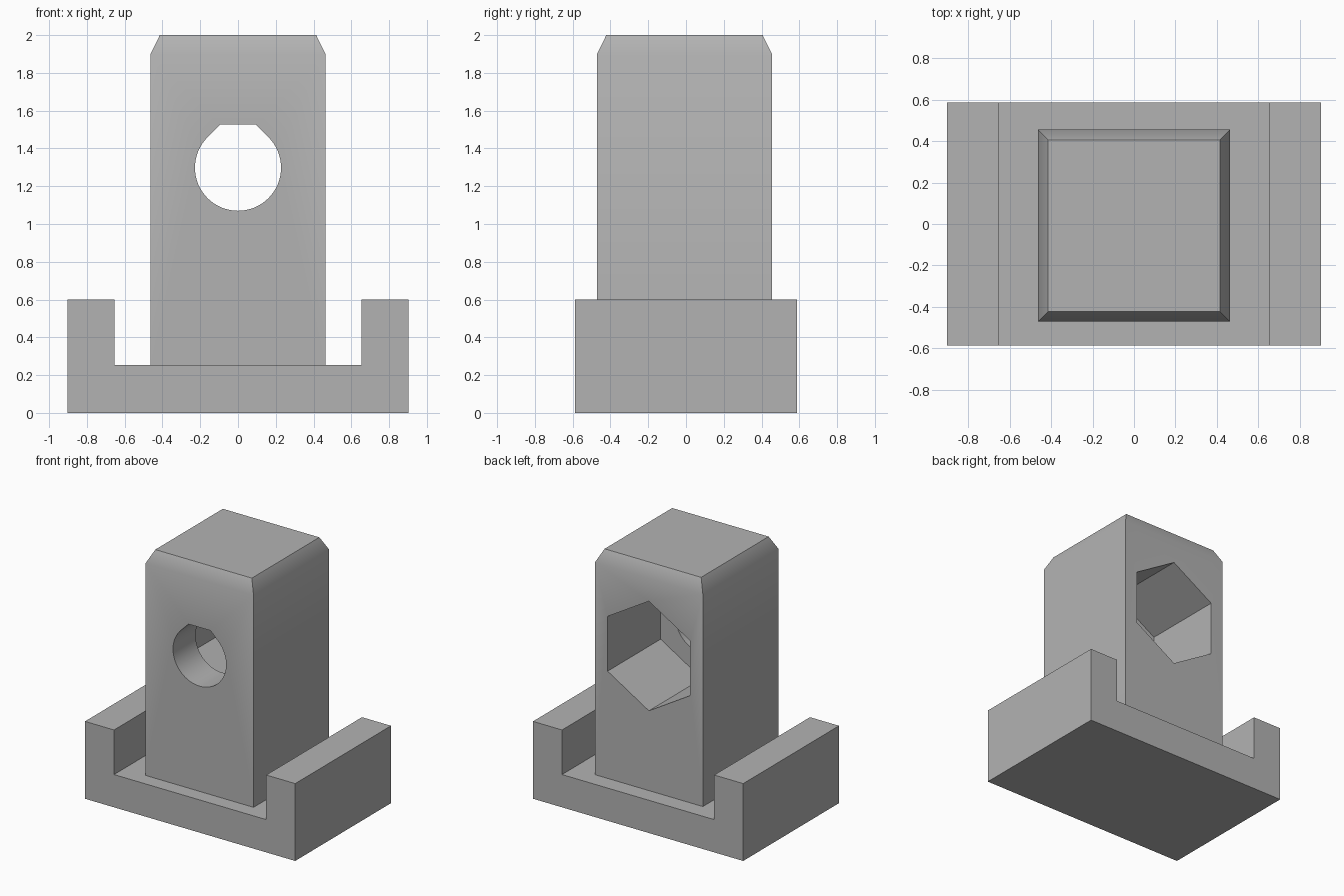
import bpy
import bmesh
import math

default_cube = bpy.data.objects.get("Cube")
if default_cube:
    bpy.data.objects.remove(default_cube, do_unlink=True)

GREY = (0.45, 0.45, 0.45, 1.0)
grey = bpy.data.materials.new("plain grey")
grey.use_nodes = True
grey.diffuse_color = GREY
grey.node_tree.nodes["Principled BSDF"].inputs["Base Color"].default_value = GREY


def add_object(name, bm):
    bmesh.ops.recalc_face_normals(bm, faces=bm.faces[:])
    mesh = bpy.data.meshes.new(name)
    bm.to_mesh(mesh)
    bm.free()
    mesh.materials.append(grey)
    obj = bpy.data.objects.new(name, mesh)
    bpy.context.collection.objects.link(obj)
    return obj


def extrude_profile(name, points, y_start, y_end):
    """Solid made from an x-z outline pushed along y."""
    bm = bmesh.new()
    face = bm.faces.new([bm.verts.new((x, y_start, z)) for x, z in points])
    moved = bmesh.ops.extrude_face_region(bm, geom=[face])["geom"]
    verts = [v for v in moved if isinstance(v, bmesh.types.BMVert)]
    bmesh.ops.translate(bm, verts=verts, vec=(0, y_end - y_start, 0))
    return add_object(name, bm)


def cut(target, cutter):
    mod = target.modifiers.new(cutter.name, "BOOLEAN")
    mod.operation = "DIFFERENCE"
    mod.solver = "EXACT"
    mod.object = cutter
    bpy.context.view_layer.objects.active = target
    bpy.ops.object.modifier_apply(modifier=mod.name)
    bpy.data.objects.remove(cutter, do_unlink=True)


# U-shaped base channel
half_width, inner, floor, wall_top = 0.902, 0.653, 0.254, 0.6
right_half = [(half_width, 0), (half_width, wall_top), (inner, wall_top), (inner, floor)]
left_half = [(-x, z) for x, z in reversed(right_half)]
extrude_profile("base_channel", right_half + left_half, -0.587, 0.587)

# Square post with a chamfered top
POST, POST_Y = 0.463, -0.008
bm = bmesh.new()
rings = []
for half, z in ((POST, floor), (POST, 1.9), (POST - 0.049, 2.0)):
    corners = ((-half, -half), (half, -half), (half, half), (-half, half))
    rings.append([bm.verts.new((x, y + POST_Y, z)) for x, y in corners])
for low, high in zip(rings, rings[1:]):
    for i in range(4):
        j = (i + 1) % 4
        bm.faces.new((low[i], low[j], high[j], high[i]))
bm.faces.new(rings[0])
bm.faces.new(rings[-1])
post = add_object("post", bm)

# Hexagonal pocket in the back
HOLE_Z = 1.298
hexagon = [(0.409 * math.sin(i * math.pi / 3), HOLE_Z + 0.425 * math.cos(i * math.pi / 3))
           for i in range(6)]
cut(post, extrude_profile("hex_pocket", hexagon, -0.195, 0.8))

# Round bore through the front, with a flat-topped teardrop roof
r = 0.228
arc = [math.radians(135 + 270 * i / 48) for i in range(49)]
teardrop = [(r * math.cos(a), HOLE_Z + r * math.sin(a)) for a in arc]
flat = r * (math.sqrt(2) - 1)
teardrop += [(flat, HOLE_Z + r), (-flat, HOLE_Z + r)]
cut(post, extrude_profile("bore", teardrop, -0.8, 0.0))

# Smooth the bore and chamfer, keep the corners sharp
bpy.ops.object.select_all(action="DESELECT")
post.select_set(True)
bpy.context.view_layer.objects.active = post
bpy.ops.object.shade_smooth_by_angle(angle=math.radians(30))
